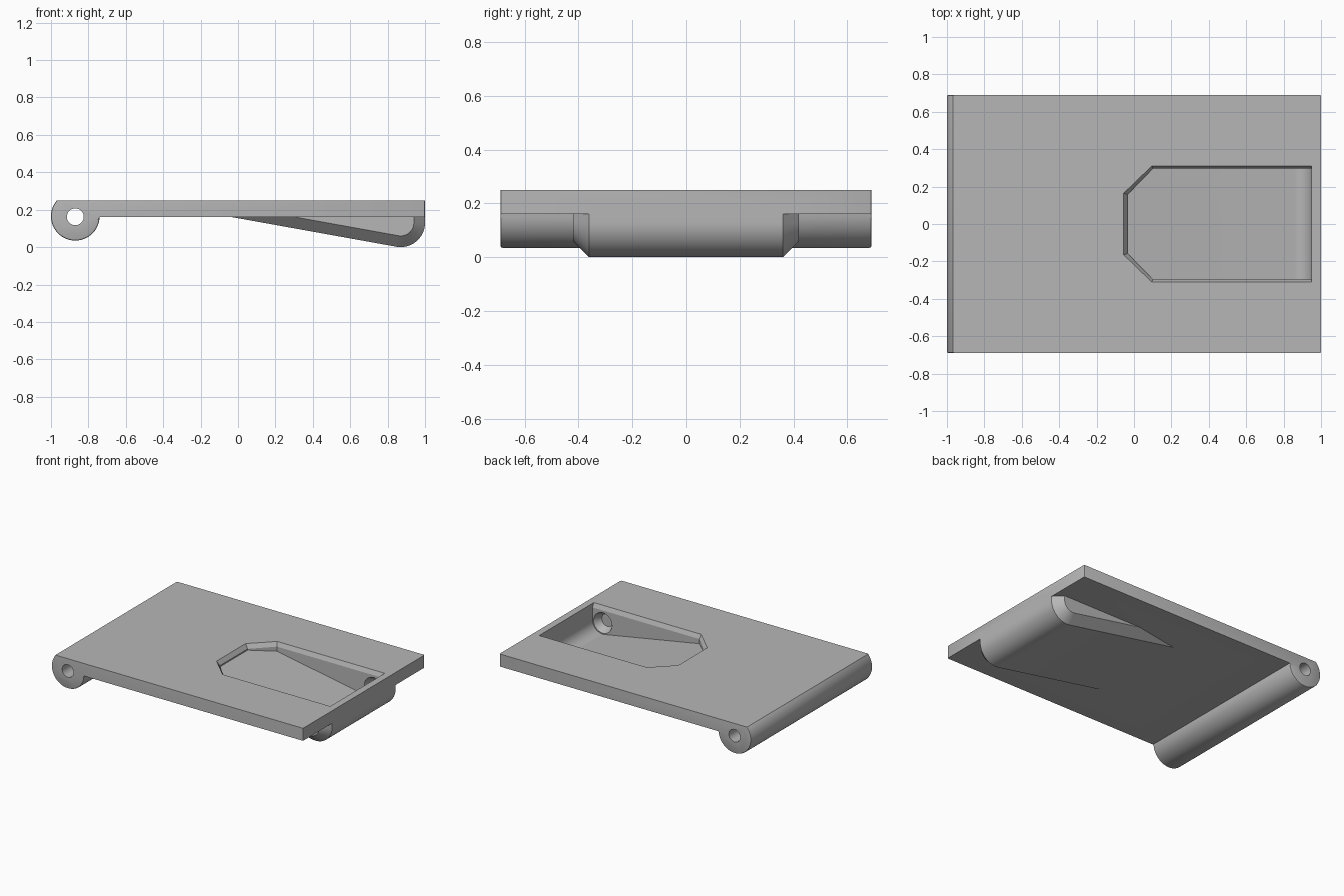
import bpy, bmesh, math
from mathutils import Matrix

if "Cube" in bpy.data.objects:
    bpy.data.objects.remove(bpy.data.objects["Cube"], do_unlink=True)

TOP, UNDER, HALF_Y = 0.25, 0.16, 0.69
BARREL_X, BARREL_Z, BARREL_R = -0.87, 0.165, 0.13
NOSE_X, NOSE_Z, SLOPE = 0.87, 0.13, 0.178

grey = bpy.data.materials.new("plain_grey")
grey.use_nodes = True
grey.diffuse_color = (0.47, 0.47, 0.47, 1)
grey.node_tree.nodes["Principled BSDF"].inputs["Base Color"].default_value = grey.diffuse_color


def finish(name, bm):
    bmesh.ops.recalc_face_normals(bm, faces=bm.faces)
    mesh = bpy.data.meshes.new(name)
    bm.to_mesh(mesh)
    bm.free()
    mesh.materials.append(grey)
    obj = bpy.data.objects.new(name, mesh)
    bpy.context.collection.objects.link(obj)
    return obj


def loft(rings):
    """Closed solid through matching rings of points."""
    bm = bmesh.new()
    loops = [[bm.verts.new(p) for p in ring] for ring in rings]
    n = len(loops[0])
    for a, b in zip(loops, loops[1:]):
        for i in range(n):
            j = (i + 1) % n
            bm.faces.new((a[i], a[j], b[j], b[i]))
    bm.faces.new(loops[0])
    bm.faces.new(loops[-1])
    bmesh.ops.recalc_face_normals(bm, faces=bm.faces)
    return bm


def at_y(profile, y):
    return [(x, y, z) for x, z in profile]


def cylinder(name, x, y, z, r1, r2, depth):
    """Round cutter along y; r1 is the radius on the +y end."""
    bm = bmesh.new()
    place = Matrix.Translation((x, y, z)) @ Matrix.Rotation(math.pi / 2, 4, "X")
    bmesh.ops.create_cone(bm, cap_ends=True, segments=48, radius1=r1, radius2=r2,
                          depth=depth, matrix=place)
    return finish(name, bm)


def combine(target, other, operation):
    mod = target.modifiers.new(other.name, "BOOLEAN")
    mod.operation, mod.solver, mod.object = operation, "EXACT", other
    bpy.context.view_layer.objects.active = target
    bpy.ops.object.modifier_apply(modifier=mod.name)
    bpy.data.objects.remove(other, do_unlink=True)


def wedge_profile(r, top):
    """Ramp running down into a rounded nose, closed at height top."""
    sx = NOSE_X - r * math.sin(SLOPE)
    sz = NOSE_Z - r * math.cos(SLOPE)
    pts = [(sx - (top - sz) / math.tan(SLOPE), top)]
    start = 1.5 * math.pi - SLOPE
    for i in range(17):
        a = start + (2 * math.pi - start) * i / 16
        pts.append((NOSE_X + r * math.cos(a), NOSE_Z + r * math.sin(a)))
    return pts + [(NOSE_X + r, top)]


# Plate with the hinge barrel rolled under its edge
first = math.pi - math.asin((TOP - BARREL_Z) / BARREL_R)
last = 2 * math.pi - math.asin((BARREL_Z - UNDER) / BARREL_R)
profile = [(1, UNDER), (1, TOP)]
for i in range(41):
    a = first + (last - first) * i / 40
    profile.append((BARREL_X + BARREL_R * math.cos(a), BARREL_Z + BARREL_R * math.sin(a)))
bm = loft([at_y(profile, -HALF_Y), at_y(profile, HALF_Y)])


def softened(edge):
    a, b = (v.co for v in edge.verts)
    if abs(a.y - b.y) > 0.01:
        return False
    return min(a.x, b.x) > 0.99 or max(a.x, b.x) < BARREL_X + BARREL_R


bmesh.ops.bevel(bm, geom=[e for e in bm.edges if softened(e)], offset=0.008,
                segments=2, profile=0.5, affect="EDGES")
# round the two outer corners of the free edge
corners = [e for e in bm.edges if abs(e.verts[0].co.z - e.verts[1].co.z) > 0.08
           and min(v.co.x for v in e.verts) > 0.999]
plate = finish("hinged_plate", bm)

# Chamfered scoop under the plate
outer, inner = wedge_profile(0.13, 0.2), wedge_profile(0.07, 0.2)
scoop = finish("scoop_shell", loft([at_y(inner, -0.42), at_y(outer, -0.36),
                                    at_y(outer, 0.36), at_y(inner, 0.42)]))
combine(plate, scoop, "UNION")


# Finger pocket with clipped corners and a narrow sloped lip
def pocket_ring(inset, z):
    x0, y0, end = -0.055 + 1.5 * inset, 0.31 - inset, 0.95
    half = [(end, y0), (0.095 + inset * 0.5, y0), (x0, 0.165 - inset * 0.5)]
    return [(x, y, z) for x, y in half] + [(x, -y, z) for x, y in reversed(half)]


pocket = finish("pocket_cutter", loft([pocket_ring(-0.01, 0.27), pocket_ring(0, TOP),
                                       pocket_ring(0.014, 0.22), pocket_ring(0.014, -0.1)]))
floor = wedge_profile(0.0802, 0.4)
combine(pocket, finish("floor_cutter", loft([at_y(floor, -0.5), at_y(floor, 0.5)])), "INTERSECT")
combine(plate, pocket, "DIFFERENCE")

# Tapered round recesses in the pocket's side walls
for side in (-1, 1):
    radii = (0.045, 0.076) if side > 0 else (0.076, 0.045)
    combine(plate, cylinder("recess_cutter", NOSE_X, side * 0.32, NOSE_Z, *radii, 0.06), "DIFFERENCE")

# Pin hole through the barrel
combine(plate, cylinder("pin_cutter", BARREL_X, 0, 0.162, 0.045, 0.045, 1.6), "DIFFERENCE")

# Smooth curves, sharp edges
bpy.ops.object.select_all(action="DESELECT")
plate.select_set(True)
bpy.context.view_layer.objects.active = plate
bpy.ops.object.shade_smooth_by_angle(angle=math.radians(25))
